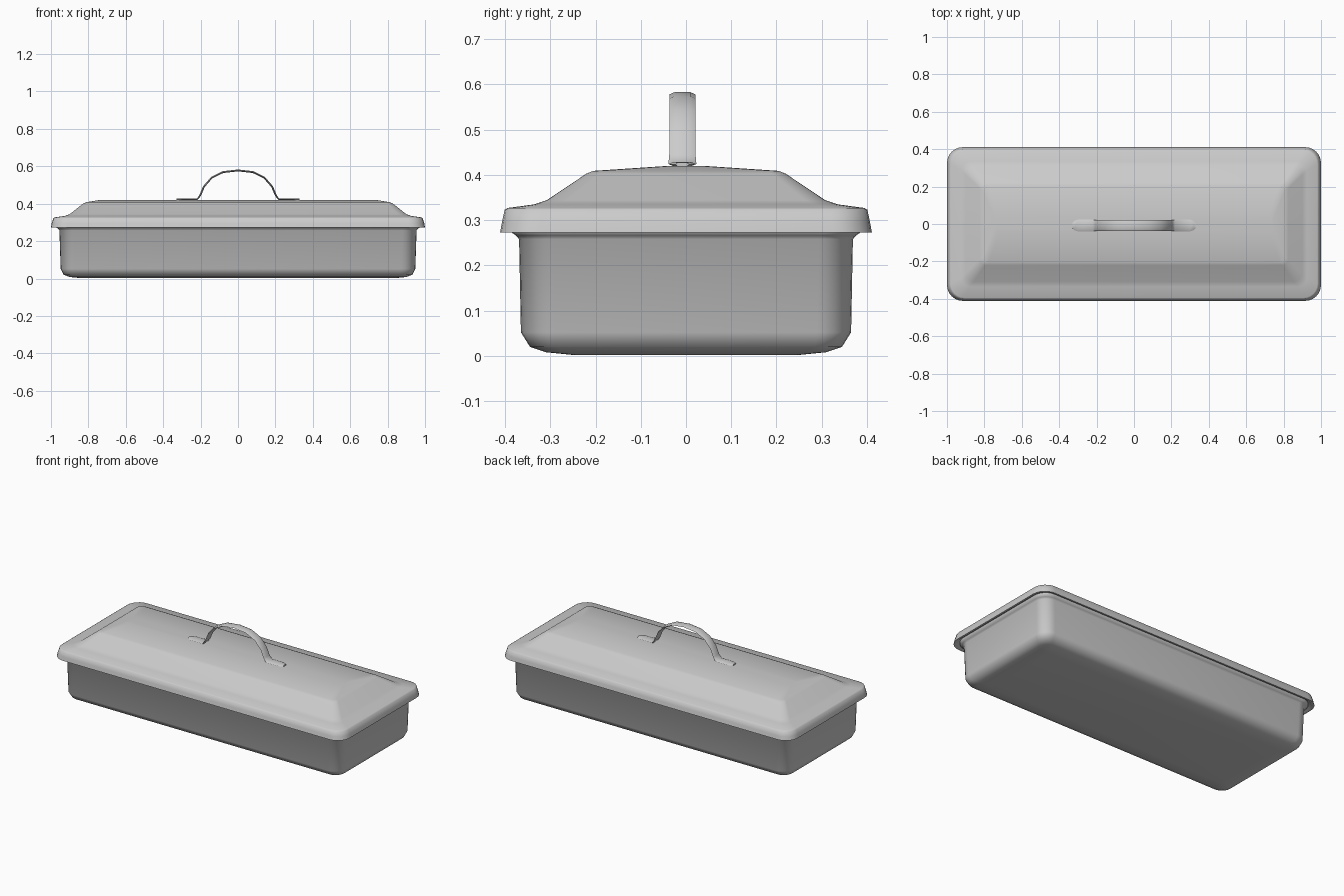
import bpy, bmesh
from math import cos, sin, pi, radians

cube = bpy.data.objects.get("Cube")
if cube:
    bpy.data.objects.remove(cube)

grey = bpy.data.materials.new("light grey enamel")
grey.use_nodes = True
colour = (0.6, 0.6, 0.6, 1)
grey.diffuse_color = colour
grey.node_tree.nodes["Principled BSDF"].inputs["Base Color"].default_value = colour


def finish(name, bm, angle):
    bmesh.ops.recalc_face_normals(bm, faces=bm.faces)
    mesh = bpy.data.meshes.new(name)
    bm.to_mesh(mesh)
    bm.free()
    mesh.materials.append(grey)
    obj = bpy.data.objects.new(name, mesh)
    bpy.context.collection.objects.link(obj)
    bpy.ops.object.select_all(action='DESELECT')
    obj.select_set(True)
    bpy.context.view_layer.objects.active = obj
    bpy.ops.object.shade_smooth_by_angle(angle=radians(angle))
    return obj


def rounded_loft(name, rings, steps=6):
    """Stack rounded rectangles given as half x, half y, height, corner radius."""
    bm = bmesh.new()
    loops = []
    for hx, hy, z, r in rings:
        loop = []
        for corner, (sx, sy) in enumerate(((1, 1), (-1, 1), (-1, -1), (1, -1))):
            for i in range(steps + 1):
                a = (corner + i / steps) * pi / 2
                loop.append(bm.verts.new((sx * (hx - r) + r * cos(a),
                                          sy * (hy - r) + r * sin(a), z)))
        loops.append(loop)
    n = len(loops[0])
    for low, high in zip(loops, loops[1:]):
        for i in range(n):
            j = (i + 1) % n
            bm.faces.new((low[i], low[j], high[j], high[i]))
    bm.faces.new(loops[0])
    bm.faces.new(loops[-1])
    return finish(name, bm, 80)


# Tray with a rounded foot and a small flange tucked under the lid
rounded_loft("tray", [
    (0.84, 0.25, 0.002, 0.03),
    (0.90, 0.31, 0.008, 0.05),
    (0.932, 0.345, 0.02, 0.06),
    (0.948, 0.365, 0.052, 0.075),
    (0.955, 0.369, 0.258, 0.075),
    (0.962, 0.376, 0.266, 0.078),
    (0.972, 0.386, 0.273, 0.08),
    (0.972, 0.386, 0.29, 0.08),
])

# Domed lid with a recessed underside and a flared rim
rounded_loft("lid", [
    (0.975, 0.388, 0.285, 0.075),
    (0.988, 0.400, 0.273, 0.08),
    (1.0, 0.411, 0.273, 0.085),
    (0.996, 0.407, 0.295, 0.085),
    (0.987, 0.401, 0.323, 0.08),
    (0.980, 0.394, 0.327, 0.075),
    (0.925, 0.335, 0.335, 0.05),
    (0.900, 0.308, 0.344, 0.045),
    (0.825, 0.22, 0.403, 0.03),
    (0.805, 0.205, 0.409, 0.028),
    (0.74, 0.04, 0.42, 0.02),
])

# Strap handle: half of the path, mirrored, as x, height, half width
half = [(0, 0.578, 0.029), (0.08, 0.569, 0.029), (0.14, 0.540, 0.029),
        (0.182, 0.492, 0.029), (0.202, 0.445, 0.029), (0.218, 0.424, 0.031),
        (0.30, 0.424, 0.031), (0.318, 0.423, 0.026), (0.328, 0.423, 0.015)]
path = [(-x, z, w) for x, z, w in reversed(half[1:])] + half
bm = bmesh.new()
rows = []
for i, (x, z, w) in enumerate(path):
    before, after = path[max(i - 1, 0)], path[min(i + 1, len(path) - 1)]
    tx, tz = after[0] - before[0], after[1] - before[1]
    length = (tx * tx + tz * tz) ** 0.5
    nx, nz = -tz / length, tx / length
    section = [(-w, 0), (-w * 0.6, 0.005), (w * 0.6, 0.005),
               (w, 0), (w * 0.6, -0.005), (-w * 0.6, -0.005)]
    rows.append([bm.verts.new((x + nx * d, y - 0.008, z + nz * d)) for y, d in section])
for a, b in zip(rows, rows[1:]):
    for i in range(6):
        j = (i + 1) % 6
        bm.faces.new((a[i], a[j], b[j], b[i]))
bm.faces.new(rows[0])
bm.faces.new(rows[-1])
finish("handle", bm, 50)
